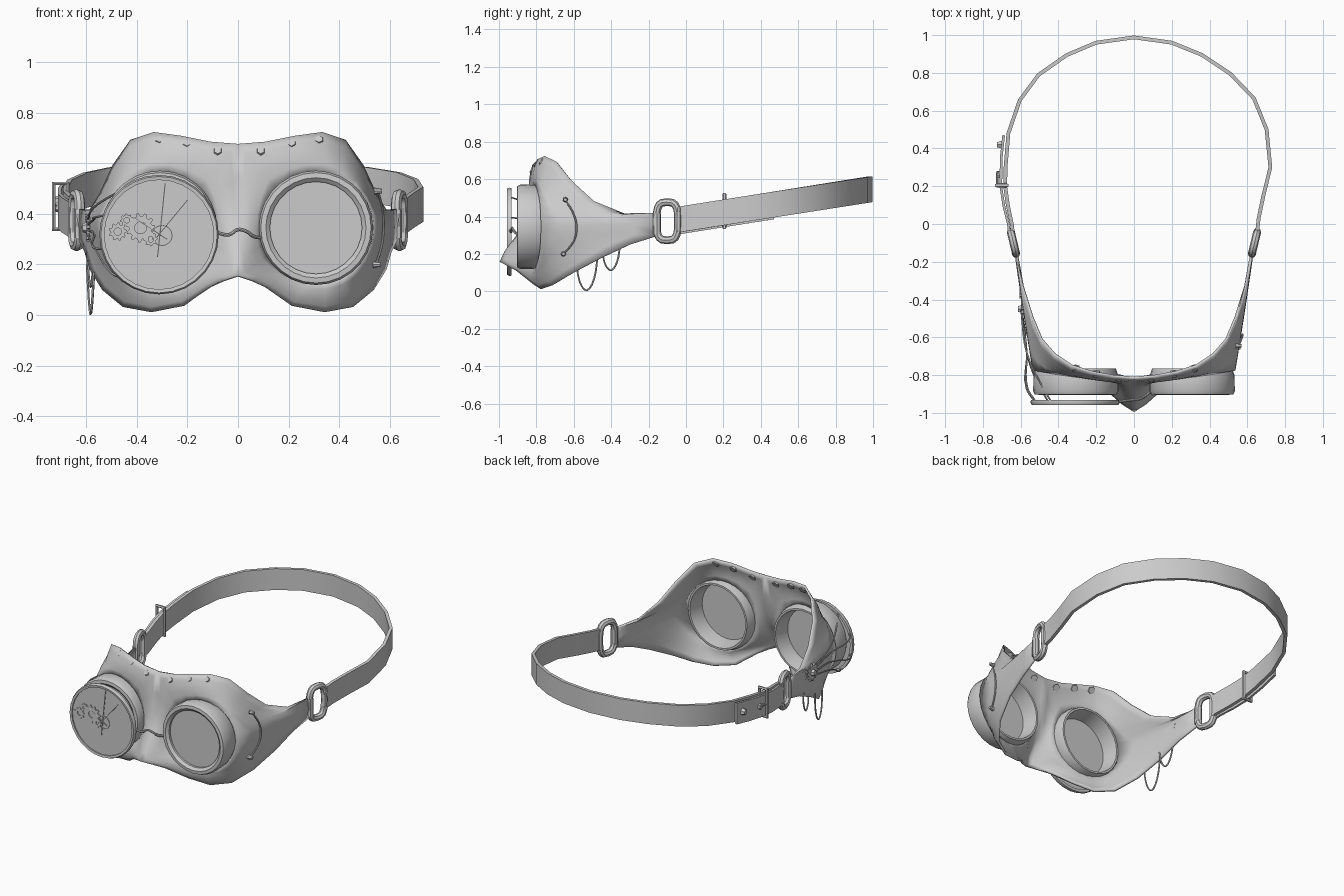
import bpy, bmesh, math
from mathutils import Vector, Matrix

if "Cube" in bpy.data.objects:
    bpy.data.objects.remove(bpy.data.objects["Cube"])

EYE = Vector((0.308, 0, 0.345))


def obj_from_bm(name, bm, recalc=True):
    if recalc:
        bmesh.ops.recalc_face_normals(bm, faces=bm.faces)
    me = bpy.data.meshes.new(name)
    bm.to_mesh(me)
    bm.free()
    ob = bpy.data.objects.new(name, me)
    bpy.context.collection.objects.link(ob)
    return ob


def loft(name, rings, wrap=False):
    """Skin closed rings of points; wrap joins last ring to first, otherwise ends are capped."""
    bm = bmesh.new()
    vs = [[bm.verts.new(p) for p in r] for r in rings]
    n = len(rings[0])
    for k in range(len(vs) if wrap else len(vs) - 1):
        a, b = vs[k], vs[(k + 1) % len(vs)]
        for i in range(n):
            j = (i + 1) % n
            bm.faces.new((a[i], a[j], b[j], b[i]))
    if not wrap:
        bm.faces.new(vs[0])
        bm.faces.new(vs[-1])
    return obj_from_bm(name, bm)


def lathe(name, profile, cx, cz, wrap, n=28):
    """Revolve (radius, y) profile around a front-back axis."""
    return loft(name, [[(cx + r * math.cos(2 * math.pi * i / n), y, cz + r * math.sin(2 * math.pi * i / n))
                        for i in range(n)] for r, y in profile], wrap)


def tube(name, pts, r, closed=False, smooth=False, res=2):
    cu = bpy.data.curves.new(name, 'CURVE')
    cu.dimensions = '3D'
    cu.bevel_depth, cu.bevel_resolution, cu.use_fill_caps = r, res, True
    if smooth:
        sp = cu.splines.new('BEZIER')
        sp.bezier_points.add(len(pts) - 1)
        for b, p in zip(sp.bezier_points, pts):
            b.co = p
            b.handle_left_type = b.handle_right_type = 'AUTO'
        sp.resolution_u = 5
    else:
        sp = cu.splines.new('POLY')
        sp.points.add(len(pts) - 1)
        for b, p in zip(sp.points, pts):
            b.co = (*p, 1)
    sp.use_cyclic_u = closed
    ob = bpy.data.objects.new(name, cu)
    bpy.context.collection.objects.link(ob)
    bpy.ops.object.select_all(action='DESELECT')
    ob.select_set(True)
    bpy.context.view_layer.objects.active = ob
    bpy.ops.object.convert(target='MESH')
    return ob


def bolt(name, loc, normal, r=0.024, h=0.026, seg=6):
    bm = bmesh.new()
    m = Matrix.Translation(loc) @ Vector(normal).to_track_quat('Z', 'Y').to_matrix().to_4x4()
    bmesh.ops.create_cone(bm, cap_ends=True, segments=seg, radius1=r, radius2=r * 0.65, depth=h, matrix=m)
    return obj_from_bm(name, bm)


def gear(name, loc, normal, r, teeth, h):
    """Toothed wheel with a hole."""
    q = Vector(normal).to_track_quat('Z', 'Y')
    def ring(f, z):
        return [Vector(loc) + q @ Vector((f(i) * math.cos(math.pi * i / (teeth * 2)),
                f(i) * math.sin(math.pi * i / (teeth * 2)), z)) for i in range(teeth * 4)]
    out = lambda i: r if i % 4 < 2 else r * 0.78
    hole = lambda i: r * 0.4
    return loft(name, [ring(hole, -h / 2), ring(out, -h / 2), ring(out, h / 2), ring(hole, h / 2)], True)


def ribbon(name, path, height, thick, dz=0):
    """Upright strap following an xy path, rising toward the back."""
    rings = []
    for i, p in enumerate(path):
        a, b = Vector(path[max(i - 1, 0)]), Vector(path[min(i + 1, len(path) - 1)])
        t = (b - a).normalized()
        n = Vector((t.y, -t.x)) * thick / 2
        z = 0.39 + 0.158 * p[1] + dz
        rings.append([(p[0] + s * n.x, p[1] + s * n.y, z + k * height / 2)
                      for s, k in ((-1, -1), (1, -1), (1, 1), (-1, 1))])
    return loft(name, rings)


# Leather mask: half lofted from eye opening to outline (x, y, z, angle at the eye), then mirrored
outline = [(0, -.815, .675, 135), (.11, -.805, .683, 115), (.22, -.785, .705, 98), (.33, -.75, .72, 80),
           (.42, -.69, .69, 63), (.49, -.61, .59, 47), (.54, -.49, .48, 32), (.585, -.33, .41, 18),
           (.625, -.14, .42, 7), (.628, -.14, .36, 0), (.625, -.14, .30, -7), (.60, -.30, .25, -20),
           (.58, -.45, .18, -34), (.53, -.60, .10, -48), (.45, -.71, .035, -63), (.34, -.77, .015, -80),
           (.21, -.81, .04, -100), (.11, -.90, .11, -122), (.06, -.95, .135, -138), (0, -.99, .155, -150),
           (0, -.965, .21, -163), (0, -.89, .31, -178), (0, -.845, .42, -192), (0, -.825, .55, -208)]
bm = bmesh.new()
rows = []
for x, y, z, a in outline:
    c, s = math.cos(math.radians(a)), math.sin(math.radians(a))
    inner = Vector((EYE.x + .222 * c, -.805 + .03 * c, EYE.z + .222 * s))
    outer = Vector((x, y, z))
    row = []
    for k in range(6):
        t = k / 5
        p = inner.lerp(outer, t)
        p.y -= 0.012 * math.sin(math.pi * t)
        row.append(bm.verts.new(p))
    rows.append(row)
for i in range(len(rows)):
    a, b = rows[i], rows[(i + 1) % len(rows)]
    for k in range(5):
        bm.faces.new((a[k], a[k + 1], b[k + 1], b[k]))
mask = obj_from_bm("leather_mask", bm)
m = mask.modifiers.new("mirror", 'MIRROR')
m.use_clip = True
m = mask.modifiers.new("thickness", 'SOLIDIFY')
m.thickness, m.offset = 0.014, 0

for side, s in (("right", 1), ("left", -1)):
    # Eyecups and lenses
    lathe(side + "_eyecup", [(.212, -.765), (.224, -.80), (.226, -.885), (.218, -.902), (.198, -.904),
                             (.182, -.89), (.182, -.86), (.2, -.765)], s * EYE.x, EYE.z, True)
    lathe(side + "_lens", [(.186, -.866), (.186, -.876)], s * EYE.x, EYE.z, False)
    # Oblong strap rings
    pts = []
    for i in range(20):
        a = 2 * math.pi * i / 20
        c, d = math.cos(a), math.sin(a)
        u = math.copysign(abs(c) ** .6, c) * .058
        w = math.copysign(abs(d) ** .7, d) * .102
        pts.append((s * (.638 + u * .24), -.1 + u, .375 + w))
    tube(side + "_strap_ring", pts, .021, closed=True)
    # Leather folds gripping the ring
    tube(side + "_mask_fold", [(s * .626, -.155, .305), (s * .626, -.155, .415)], .022)
    tube(side + "_strap_fold", [(s * .652, -.045, .318), (s * .652, -.045, .448)], .02)
    # Brow bolts
    for i, (x, y, z) in enumerate(((.315, -.767, .69), (.207, -.795, .675), (.085, -.818, .645))):
        bolt(f"{side}_brow_bolt_{i}", (s * x + .005, y, z), (0, -.85, .5))

# Head strap with overlapping tail on the left
ribbon("head_strap", [(.65, -.06), (.66, .03), (.685, .15), (.722, .3), (.702, .5), (.635, .665), (.51, .795),
                      (.36, .895), (.2, .96), (0, .988), (-.2, .96), (-.355, .895), (-.505, .79), (-.605, .655),
                      (-.665, .48), (-.68, .3), (-.682, .2), (-.668, .1), (-.645, -.01), (-.642, -.06)], .138, .02)
ribbon("strap_tail", [(-.66, -.05), (-.665, .0), (-.69, .1), (-.705, .2), (-.703, .35), (-.69, .47)], .138, .014, -.01)
# Buckle around the strap, and its rivets
tube("buckle", [(-.728, .205, .34), (-.728, .205, .52), (-.672, .205, .52), (-.672, .205, .34)], .011, closed=True, res=1)
tube("buckle_pin", [(-.725, .205, .425), (-.722, .28, .435)], .007)
for i, y in enumerate((.26, .42)):
    bolt(f"strap_rivet_{i}", (-.712, y, .385 + .158 * y), (-1, 0, 0))

# Stitched rod with knobs on the right cheek
tube("cheek_rod", [(.553, -.645, .49), (.572, -.6, .41), (.575, -.585, .34), (.567, -.6, .27), (.545, -.655, .2)],
     .005, smooth=True)
for i, p in enumerate(((.553, -.645, .49), (.548, -.655, .2))):
    bolt(f"cheek_knob_{i}", p, (1, 0, 0), .014, .03, 8)

# Extra magnifier plate in front of the left eye
MX, MZ = -.312, .318
lathe("magnifier_rim", [(.216, -.932), (.234, -.932), (.236, -.945), (.230, -.957), (.216, -.955)], MX, MZ, True)
lathe("magnifier_glass", [(.218, -.941), (.218, -.947)], MX, MZ, False)
# Clockwork on the magnifier
for i, (x, z, r, t) in enumerate(((-.475, .33, .036, 9), (-.385, .345, .058, 11), (-.44, .375, .026, 8),
                                  (-.345, .30, .028, 8))):
    gear(f"clock_gear_{i}", (x, -.951, z), (0, -1, 0), r, t, .005)
tube("clock_ring", [(-.3 + .04 * math.cos(i * math.pi / 8), -.951, .315 + .04 * math.sin(i * math.pi / 8))
                    for i in range(16)], .002, closed=True, res=1)
for i, (a, b) in enumerate((((-.318, .23), (-.288, .52)), ((-.32, .31), (-.2, .455)), ((-.28, .30), (-.41, .385)))):
    tube(f"clock_hand_{i}", [(a[0], -.951, a[1]), (b[0], -.951, b[1])], .003, res=1)

# Wire over the nose bridge
tube("bridge_wire", [(-.082, -.94, .325), (-.035, -.935, .318), (0, -.93, .338), (.035, -.925, .33),
                     (.06, -.91, .312), (.09, -.885, .305)], .007, smooth=True)

# Hinge on the left temple with linkage wires to the magnifier
gear("hinge_gear_large", (-.592, -.45, .345), (-1, 0, 0), .055, 12, .014)
gear("hinge_gear_small", (-.598, -.36, .365), (-1, 0, 0), .034, 9, .014)
bolt("hinge_bolt", (-.6, -.45, .345), (-1, 0, 0), .026, .03)
for i, a in enumerate((125, 160, 195, 230)):
    c, d = math.cos(math.radians(a)), math.sin(math.radians(a))
    e = (MX + .225 * c, -.935, MZ + .225 * d)
    tube(f"linkage_wire_{i}", [(-.597, -.45, .345 + .03 * d), (-.568, -.68, .345 + .1 * d),
                               (min(e[0] - .04, -.45), -.87, MZ + .2 * d), e], .0045, smooth=True, res=1)

# Hanging wire loops
for i, (y0, y1, zt, zb) in enumerate(((-.585, -.475, .17, .005), (-.445, -.355, .22, .112))):
    pts = []
    for k in range(13):
        u = -1 + k / 6
        pts.append((-.583 - .014 * u, (y0 + y1) / 2 + (y1 - y0) / 2 * math.sin(u * math.pi / 2),
                    zb + (zt - zb) * (1 - math.cos(u * math.pi / 2)) + .03 * max(u, 0)))
    tube(f"hanging_loop_{i}", pts, .005, res=1)

# Smooth shading with sharp edges kept
bpy.ops.object.select_all(action='SELECT')
bpy.context.view_layer.objects.active = mask
bpy.ops.object.shade_smooth_by_angle(angle=math.radians(40))
